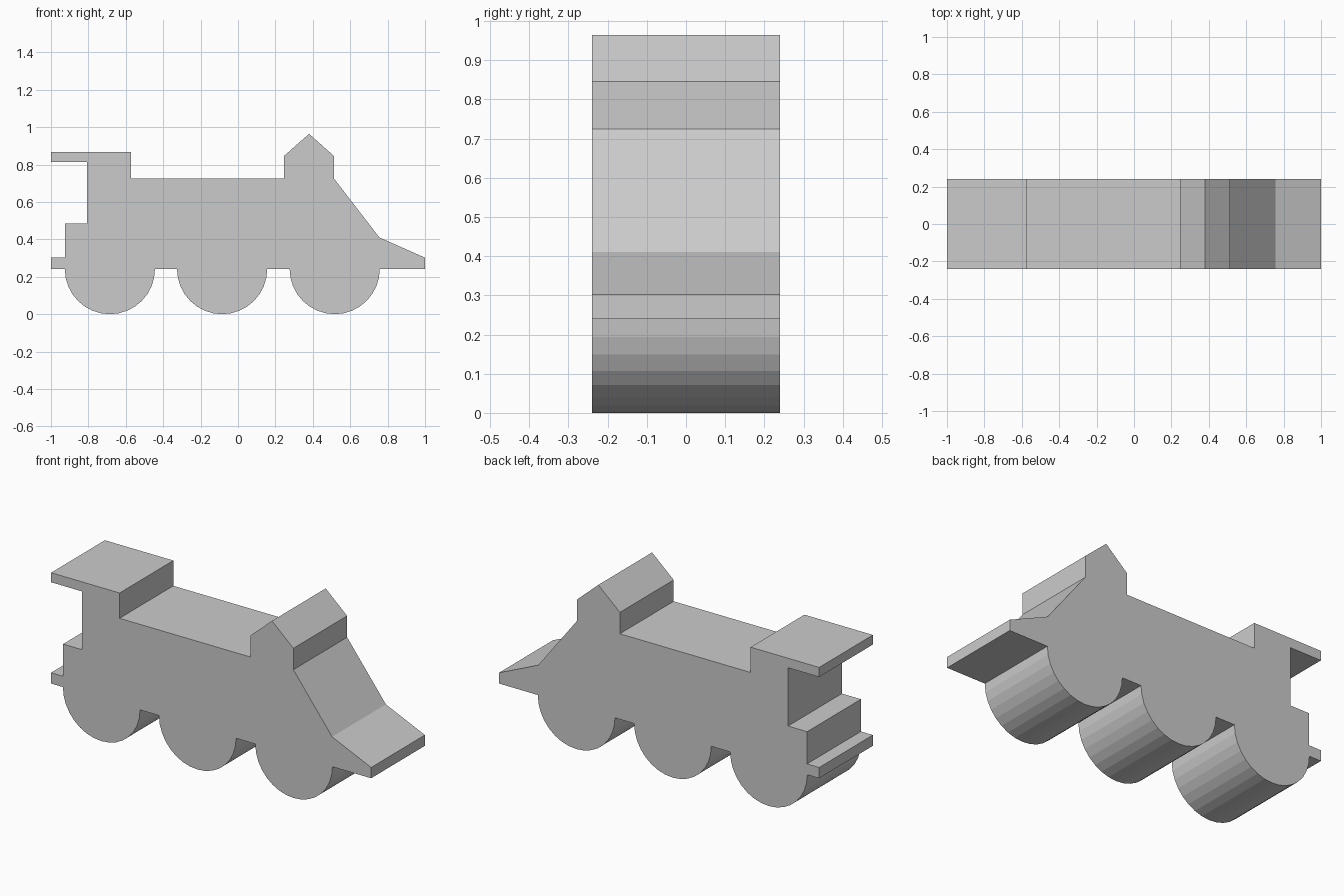
import bpy, bmesh
from math import sin, cos, pi

if "Cube" in bpy.data.objects:
    bpy.data.objects.remove(bpy.data.objects["Cube"])

HALF_WIDTH = 0.24
R = 0.241          # wheel radius, also height of the underside
WHEEL_X = (0.517, -0.085, -0.685)
SEGMENTS = 16      # flat facets per half wheel


def wheel_arc(cx):
    """Lower half circle, running from right to left."""
    return [(cx + R * cos(pi * i / SEGMENTS), R - R * sin(pi * i / SEGMENTS))
            for i in range(SEGMENTS + 1)]


def extrude_profile(name, points, half_width):
    bm = bmesh.new()
    face = bm.faces.new([bm.verts.new((x, -half_width, z)) for x, z in points])
    result = bmesh.ops.extrude_face_region(bm, geom=[face], use_keep_orig=True)
    moved = [g for g in result["geom"] if isinstance(g, bmesh.types.BMVert)]
    bmesh.ops.translate(bm, verts=moved, vec=(0, 2 * half_width, 0))
    bmesh.ops.recalc_face_normals(bm, faces=bm.faces)
    mesh = bpy.data.meshes.new(name)
    bm.to_mesh(mesh)
    bm.free()
    obj = bpy.data.objects.new(name, mesh)
    bpy.context.collection.objects.link(obj)
    return obj


# Rear: buffer, step and cab back
rear = [(-1, R), (-1, 0.302), (-0.925, 0.302), (-0.925, 0.484),
        (-0.806, 0.484), (-0.806, 0.813)]
# Overhanging cab roof
roof = [(-1, 0.813), (-1, 0.867), (-0.572, 0.867), (-0.572, 0.724)]
# Boiler top and pointed chimney
chimney = [(0.245, 0.724), (0.245, 0.845), (0.38, 0.964),
           (0.514, 0.845), (0.514, 0.724)]
# Sloping nose and front guard
nose = [(0.756, 0.41), (1, 0.302), (1, R)]
# Underside with three half-round wheels
wheels = [p for cx in WHEEL_X for p in wheel_arc(cx)]

# The whole engine is one solid silhouette
extrude_profile("toy_train_engine", rear + roof + chimney + nose + wheels, HALF_WIDTH)
